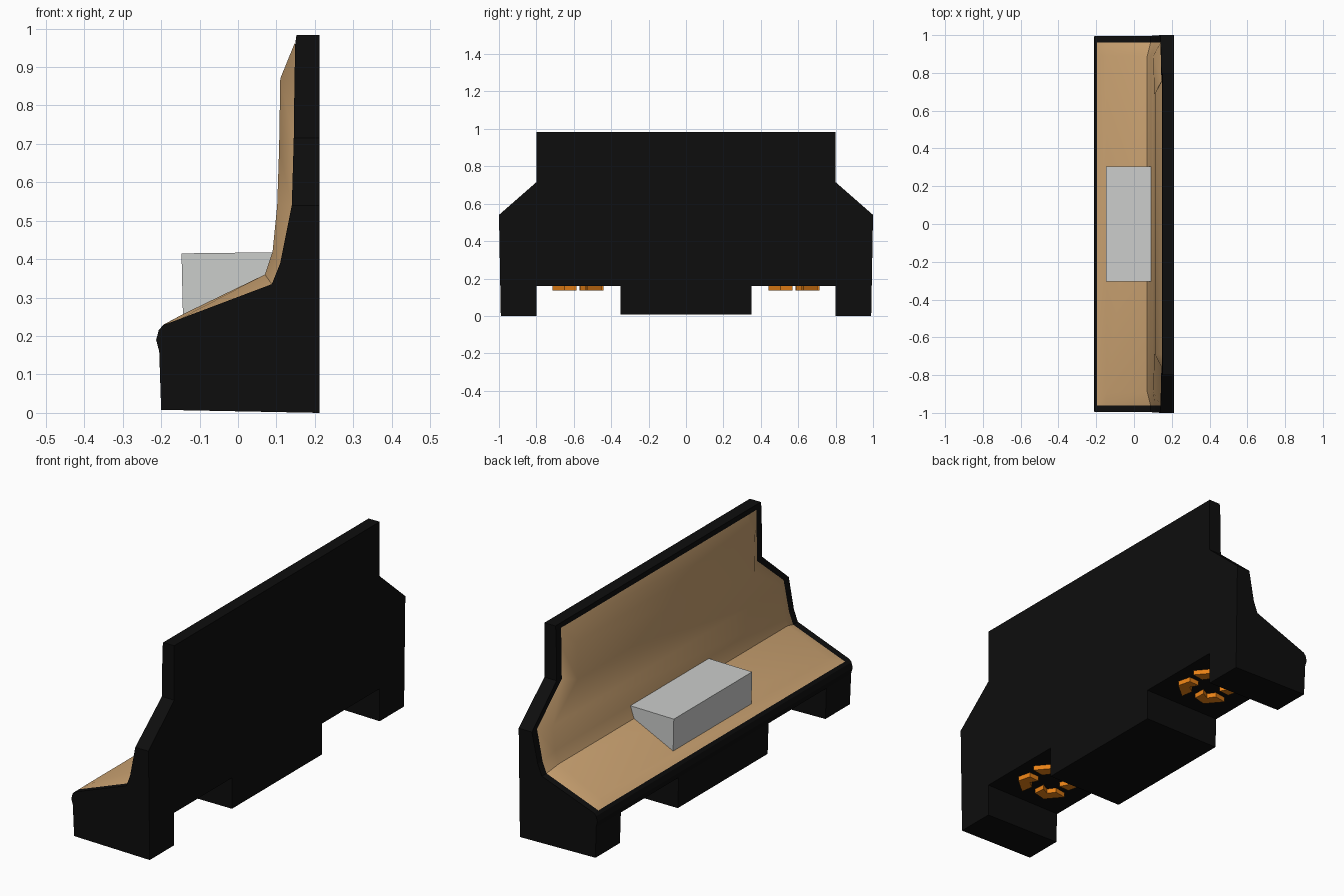
import bpy, bmesh, math

if "Cube" in bpy.data.objects:
    bpy.data.objects.remove(bpy.data.objects["Cube"])


def material(name, rgb):
    m = bpy.data.materials.new(name)
    m.diffuse_color = (*rgb, 1)
    m.use_nodes = True
    m.node_tree.nodes["Principled BSDF"].inputs["Base Color"].default_value = m.diffuse_color
    return m


BLACK = material("black shell", (0.004, 0.004, 0.004))
TAN = material("tan upholstery", (0.59, 0.36, 0.165))
GREY = material("light grey", (0.6, 0.61, 0.6))
ORANGE = material("orange", (0.80, 0.22, 0.008))


def finish(name, bm, mat):
    bmesh.ops.recalc_face_normals(bm, faces=bm.faces)
    me = bpy.data.meshes.new(name)
    bm.to_mesh(me)
    bm.free()
    me.materials.append(mat)
    ob = bpy.data.objects.new(name, me)
    bpy.context.collection.objects.link(ob)
    return ob


def add_prism(bm, points, to3d, a, b):
    """Prism over a 2D outline between depths a and b."""
    lo = [bm.verts.new(to3d(p, a)) for p in points]
    hi = [bm.verts.new(to3d(p, b)) for p in points]
    n = len(points)
    bm.faces.new(lo)
    bm.faces.new(hi[::-1])
    for i in range(n):
        j = (i + 1) % n
        bm.faces.new((lo[i], lo[j], hi[j], hi[i]))


def prism(name, points, to3d, a, b, mat):
    bm = bmesh.new()
    add_prism(bm, points, to3d, a, b)
    return finish(name, bm, mat)


def side(p, d):
    return (p[0], d, p[1])


def back(p, d):
    return (d, p[0], p[1])


def flat(p, d):
    return (p[0], p[1], d)


# Bench shell: side profile cut to the outline seen from behind
rim = [(-0.195, 0.228), (-0.15, 0.245), (0.088, 0.335), (0.11, 0.39),
       (0.14, 0.54), (0.145, 0.71), (0.147, 0.87), (0.149, 0.96)]
profile = [(0.212, 0.0), (0.212, 0.983), (0.152, 0.983)] + rim[::-1] + [
    (-0.206, 0.216), (-0.213, 0.19), (-0.205, 0.16), (-0.20, 0.008)]
shell = prism("bench_shell", profile, side, -1.1, 1.1, BLACK)
half = [(0.35, 0.008), (0.35, 0.16), (0.80, 0.16), (0.80, -0.01),
        (0.99, -0.01), (1.0, 0.54), (0.80, 0.715), (0.80, 1.1)]
outline = half + [(-y, z) for y, z in reversed(half)]
cutter = prism("outline_cutter", outline, back, -0.5, 0.5, BLACK)
cutter.hide_render = True
mod = shell.modifiers.new("outline", 'BOOLEAN')
mod.operation = 'INTERSECT'
mod.solver = 'EXACT'
mod.object = cutter
bpy.context.view_layer.objects.active = shell
shell.select_set(True)
bpy.ops.object.modifier_apply(modifier=mod.name)
bpy.data.objects.remove(cutter)

# Cushion: raised surface falling to the shell rim along its edges
surface = [(-0.195, 0.229), (-0.145, 0.256), (0.07, 0.36), (0.09, 0.42),
           (0.102, 0.54), (0.107, 0.69), (0.11, 0.87), (0.147, 0.961)]
widths = [0.96] * 5 + [0.76] * 3
bm = bmesh.new()
rows = []
for r, s, w in zip(rim, surface, widths):
    cols = [(r, -w), (s, -w + 0.07), (s, w - 0.07), (r, w)]
    rows.append([bm.verts.new((p[0], y, p[1])) for p, y in cols])
for lower, upper in zip(rows, rows[1:]):
    for i in range(3):
        bm.faces.new((lower[i], upper[i], upper[i + 1], lower[i + 1]))
cushion = finish("cushion", bm, TAN)
# the open sheet must face the sitter
if sum(f.normal.z * f.area for f in cushion.data.polygons) < 0:
    cushion.data.flip_normals()
bpy.ops.object.select_all(action='DESELECT')
cushion.select_set(True)
bpy.context.view_layer.objects.active = cushion
bpy.ops.object.shade_smooth_by_angle(angle=math.radians(40))

# Grey wedge-shaped centre console on the seat
prism("centre_console", [(-0.143, 0.24), (-0.147, 0.415), (0.10, 0.418),
                         (0.08, 0.34)], side, -0.305, 0.305, GREY)


# Orange floor lights: rings of bent bars under each opening
def polar(r, deg):
    a = math.radians(deg)
    return (r * math.cos(a), r * math.sin(a))


for label, cy in (("left", 0.578), ("right", -0.578)):
    bm = bmesh.new()
    for k in range(4):
        a = 90 * k + 20
        bar = [polar(0.145, a), polar(0.145, a + 40), polar(0.11, a + 66),
               polar(0.055, a + 58), polar(0.09, a + 36), polar(0.085, a + 8)]
        pts = [(0.03 + x, cy + y) for x, y in bar]
        add_prism(bm, pts, flat, 0.137, 0.162)
    finish(label + "_floor_light", bm, ORANGE)
